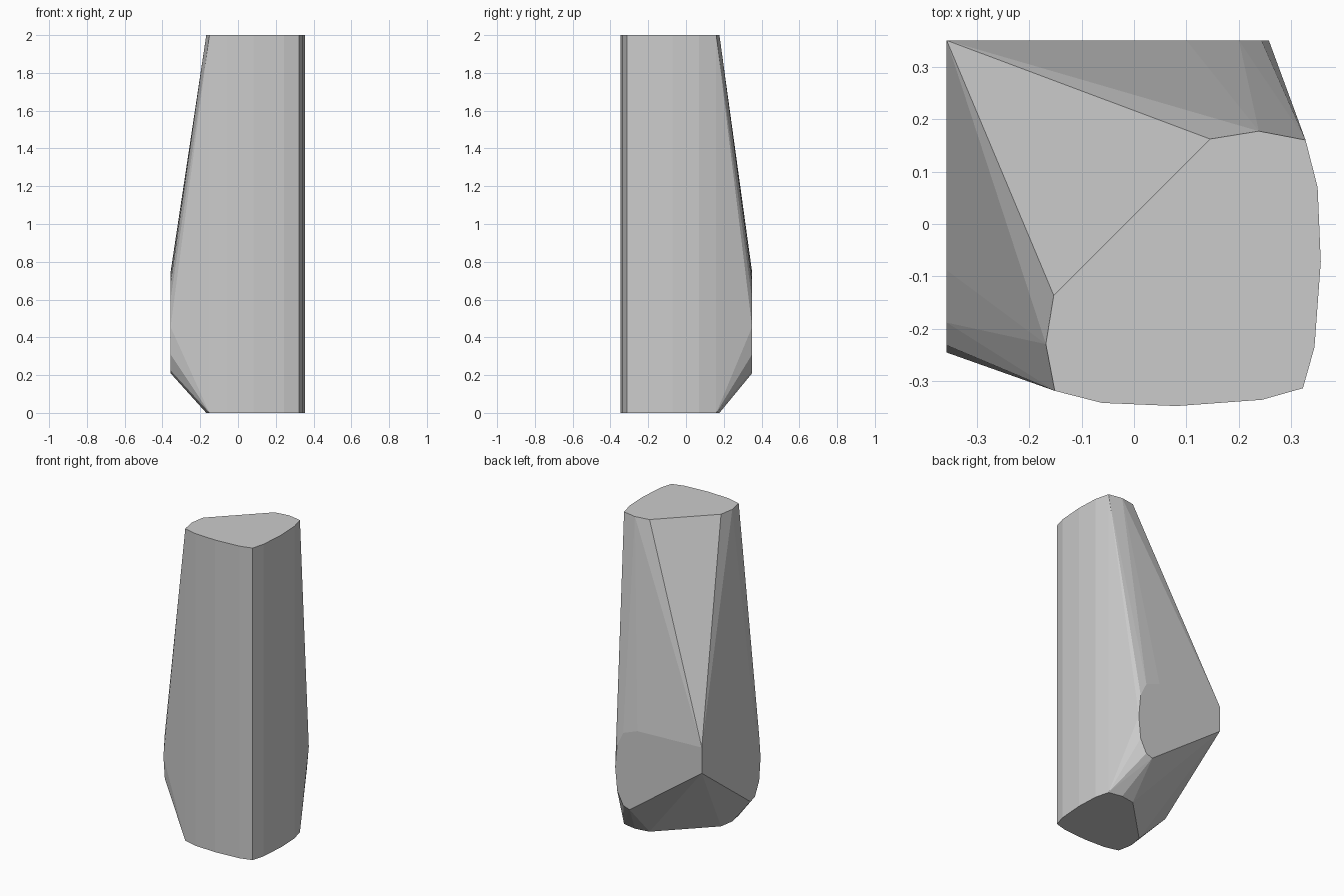
import bpy, bmesh, math

if "Cube" in bpy.data.objects:
    bpy.data.objects.remove(bpy.data.objects["Cube"])

# Half outline of the end cap; the other half is mirrored across the x = -y diagonal
half = [(0.145, 0.162), (0.238, 0.177), (0.327, 0.16), (0.35, 0.07),
        (0.356, -0.072), (0.344, -0.235)]
cap = half + [(0.322, -0.313)] + [(0.009 - y, 0.009 - x) for x, y in half]

# Rounded flat side (distance along side, height), used on back and left faces
side = [(0.10, 0.728), (0.20, 0.69), (0.243, 0.60), (0.257, 0.455),
        (0.243, 0.31), (0.20, 0.225), (0.155, 0.21)]

points = [(x, y, z) for z in (0, 2) for x, y in cap]
points += [(a, 0.35, z) for a, z in side]
points += [(-0.357, 0.012 - a, z) for a, z in side]
points += [(-0.357, 0.35, z) for z in (0.58, 0.745)]   # short corner edge

# Faceted body: hull around caps and sides
bm = bmesh.new()
for p in points:
    bm.verts.new(p)
hull = bmesh.ops.convex_hull(bm, input=bm.verts[:])
inside = [v for v in bm.verts if not v.link_faces]
bmesh.ops.delete(bm, geom=inside, context='VERTS')
bmesh.ops.dissolve_limit(bm, angle_limit=math.radians(0.5),
                         verts=bm.verts[:], edges=bm.edges[:])
bmesh.ops.recalc_face_normals(bm, faces=bm.faces[:])
mesh = bpy.data.meshes.new("faceted_body")
bm.to_mesh(mesh)
bm.free()
body = bpy.data.objects.new("faceted_body", mesh)
bpy.context.collection.objects.link(body)
